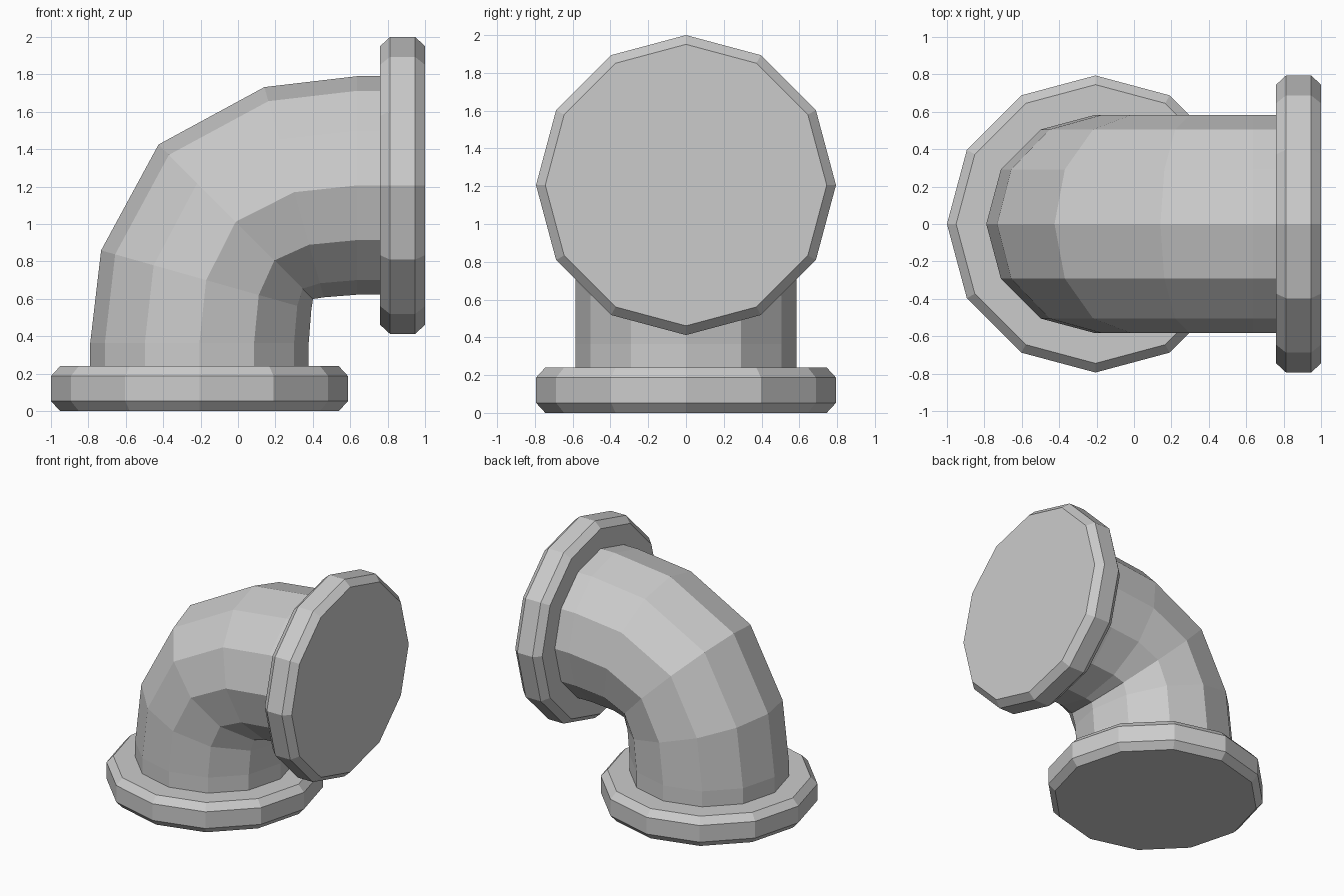
import bpy, bmesh
from math import cos, sin, pi, radians
from mathutils import Vector

if "Cube" in bpy.data.objects:
    bpy.data.objects.remove(bpy.data.objects["Cube"])

SIDES = 12
OFF = 0.206      # offset of the lower axis from x = 0
PIPE_R = 0.584


def loft(name, rings):
    """Skin a list of (x, z, tilt in degrees, radius) rings; tilt 0 faces up, 90 faces +x."""
    bm = bmesh.new()
    loops = []
    for x, z, tilt, r in rings:
        t = radians(tilt)
        u, v = Vector((cos(t), 0, -sin(t))), Vector((0, 1, 0))
        angles = [2 * pi * i / SIDES for i in range(SIDES)]
        loops.append([bm.verts.new(Vector((x, 0, z)) + r * (cos(a) * u + sin(a) * v))
                      for a in angles])
    for a, b in zip(loops, loops[1:]):
        for i in range(SIDES):
            j = (i + 1) % SIDES
            bm.faces.new((a[i], a[j], b[j], b[i]))
    bm.faces.new(loops[0][::-1])
    bm.faces.new(loops[-1])
    bmesh.ops.recalc_face_normals(bm, faces=bm.faces)
    me = bpy.data.meshes.new(name)
    bm.to_mesh(me)
    bm.free()
    ob = bpy.data.objects.new(name, me)
    bpy.context.collection.objects.link(ob)
    return ob


# Chamfered end flanges: (distance from the open end, radius)
profile = [(0, 0.745), (0.053, 0.794), (0.187, 0.794), (0.24, 0.745)]
loft("bottom_flange", [(-OFF, d, 0, r) for d, r in profile])
loft("side_flange", [(1 - d, 1 + OFF, 90, r) for d, r in profile])

# Elbow: lower half of the bend, then its mirror about the 45 degree plane
half = [(-OFF, 0.2, 0), (-OFF, 0.365, 0), (-0.17, 0.70, 15.8)]
path = half + [(-0.012, 1.012, 45)] + [(1 - z, 1 - x, 90 - t) for x, z, t in reversed(half)]
loft("elbow_pipe", [(x, z, t, PIPE_R) for x, z, t in path])
